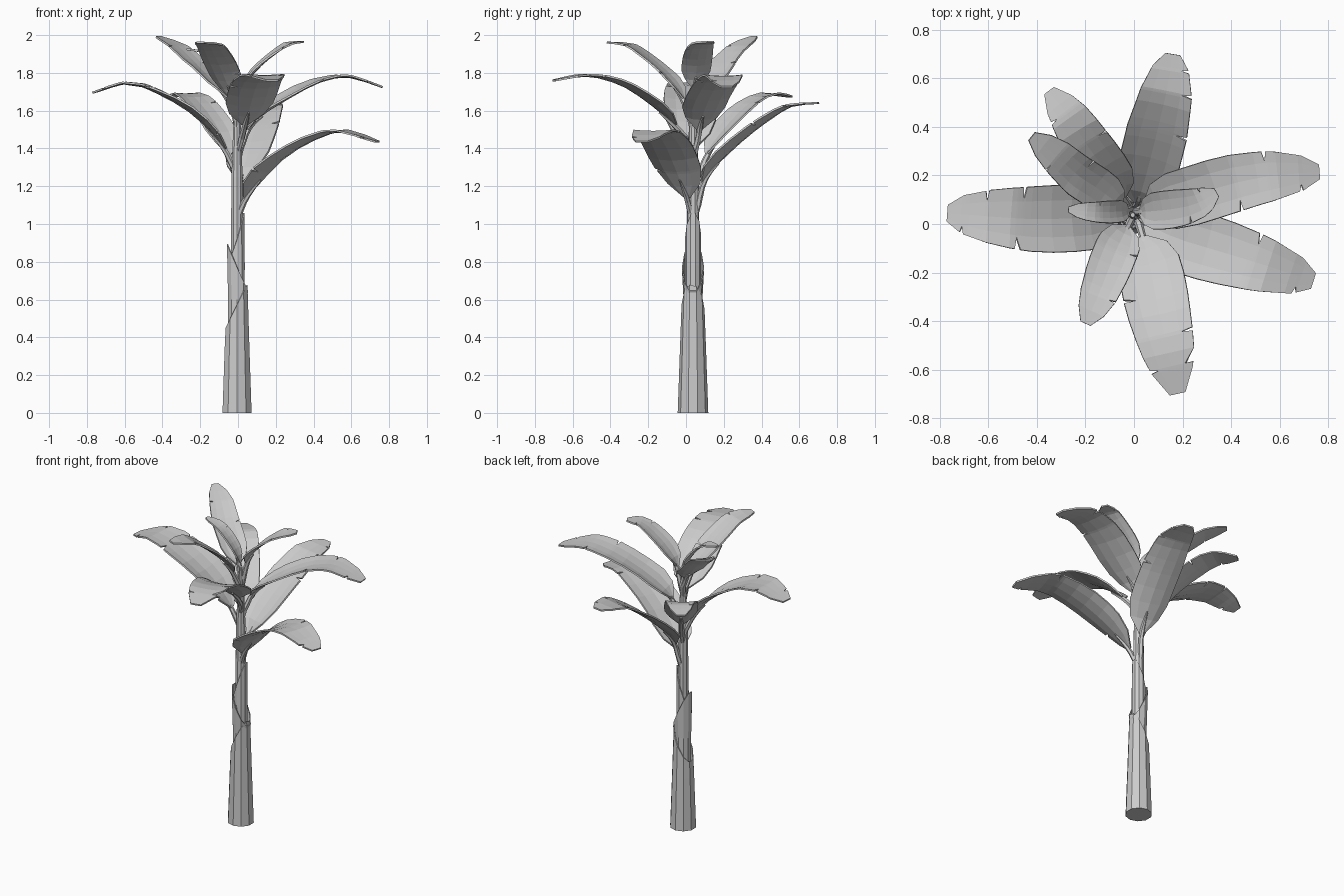
import bpy, bmesh, math
from mathutils import Vector

cube = bpy.data.objects.get("Cube")
if cube:
    bpy.data.objects.remove(cube, do_unlink=True)

plant_grey = bpy.data.materials.new("plant_grey")
plant_grey.use_nodes = True
colour = (0.6, 0.6, 0.6, 1)
plant_grey.diffuse_color = colour
plant_grey.node_tree.nodes["Principled BSDF"].inputs["Base Color"].default_value = colour
UP = Vector((0, 0, 1))


def finish(name, bm, thickness=0):
    bmesh.ops.recalc_face_normals(bm, faces=bm.faces)
    mesh = bpy.data.meshes.new(name)
    bm.to_mesh(mesh)
    bm.free()
    mesh.materials.append(plant_grey)
    obj = bpy.data.objects.new(name, mesh)
    bpy.context.collection.objects.link(obj)
    if thickness:
        shell = obj.modifiers.new("thickness", "SOLIDIFY")
        shell.thickness = thickness
        shell.offset = -1


def loft(bm, rings, closed=True):
    """Skin rows of points with quads."""
    rows = [[bm.verts.new(p) for p in ring] for ring in rings]
    n = len(rows[0])
    for a, b in zip(rows, rows[1:]):
        for i in range(n if closed else n - 1):
            j = (i + 1) % n
            bm.faces.new((a[i], a[j], b[j], b[i]))
    return rows


def spline(points, t):
    """Point on a smooth curve through the given points."""
    last = len(points) - 1
    x = min(max(t, 0), 1) * last
    i = min(int(x), last - 1)
    f = x - i
    b, c = points[i], points[i + 1]
    a = points[i - 1] if i else b * 2 - c
    d = points[i + 2] if i + 2 <= last else c * 2 - b
    return 0.5 * (b * 2 + (c - a) * f + (a * 2 - b * 5 + c * 4 - d) * f ** 2
                  + (b * 3 - a - c * 3 + d) * f ** 3)


def frame(points, t):
    tangent = (spline(points, t + 0.01) - spline(points, t - 0.01)).normalized()
    side = tangent.cross(UP).normalized()
    return spline(points, t), side, side.cross(tangent)


def ramp(table, t):
    for (t0, v0), (t1, v1) in zip(table, table[1:]):
        if t <= t1:
            return v0 + (v1 - v0) * (t - t0) / (t1 - t0)
    return table[-1][1]


# Trunk core, and the wrapped sheaths with slanted open tops
def ring(radius, z, slant=0, facing=0, sides=10):
    pts = []
    for i in range(sides):
        a = math.tau * (i + 0.5) / sides
        drop = slant * (0.5 - 0.5 * math.cos(a - facing))
        r = radius + drop * 0.025
        pts.append((CENTRE[0] + r * math.cos(a), CENTRE[1] + r * math.sin(a), z - drop))
    return pts


CENTRE = (-0.005, 0.037)
bm = bmesh.new()
core = [(0.06, 0), (0.036, 0.6), (0.033, 1.0), (0.031, 1.25), (0.022, 1.5), (0.01, 1.68)]
rows = loft(bm, [ring(r, z) for r, z in core])
bm.faces.new(rows[0])
bm.faces.new(rows[-1])
finish("trunk_core", bm)

# name, bottom radius and height, middle radius, top radius and height, slant, facing
sheaths = [
    ("lower_sheath", 0.081, 0, 0.069, 0.058, 0.68, 0.24, -0.1),
    ("middle_sheath", 0.048, 0.3, 0.05, 0.056, 0.9, 0.26, math.pi),
    ("upper_sheath", 0.041, 0.5, 0.043, 0.04, 1.06, 0.26, 0.1),
]
for name, r0, z0, r_mid, r1, z1, slant, facing in sheaths:
    bm = bmesh.new()
    rows = loft(bm, [ring(r0, z0), ring(r_mid, z0 + (z1 - z0) * 0.5),
                     ring(r1, z1, slant, facing)])
    if z0 == 0:
        bm.faces.new(rows[0])
    finish(name, bm, 0.006)

# Leaves: a stalk tube running into a shallow, torn blade
WIDTH = [(0, 0.12), (0.08, 0.62), (0.24, 0.99), (0.5, 1), (0.75, 0.85), (0.92, 0.58), (1, 0.25)]
STALK = [(0, 0.017), (0.2, 0.014), (0.3, 0.005)]


def make_leaf(name, width, tears, coords):
    points = [Vector(c) for c in coords]
    start = 0.16
    # blade rows, with three close rows at every tear
    stops = [(k / 9, 0) for k in range(10)]
    for t, sign in tears:
        stops = [s for s in stops if s[1] or abs(s[0] - t) > 0.03]
        stops += [(t - 0.01, 0), (t, sign), (t + 0.01, 0)]
    rows = []
    for t, sign in sorted(stops):
        p, side, normal = frame(points, start + t * (1 - start))
        half = width * 0.5 * ramp(WIDTH, t)
        trough = 0.26 * (1 - t)
        row = []
        for u in (-1, -0.55, 0, 0.55, 1):
            if u == sign:
                u *= 0.62
            row.append(p + side * half * u + normal * half * trough * (u * u - 0.2))
        rows.append(row)
    bm = bmesh.new()
    loft(bm, rows, closed=False)
    finish(name + "_leaf_blade", bm, 0.01)

    bm = bmesh.new()
    rings = []
    for k in range(6):
        t = 0.3 * k / 5
        r = ramp(STALK, t)
        p, side, normal = frame(points, t)
        p = p - normal * (0.004 + 0.05 * t)
        rings.append([p + (side * math.cos(a) + normal * math.sin(a)) * r
                      for a in (math.tau * i / 6 for i in range(6))])
    foot = Vector((CENTRE[0], CENTRE[1], points[0].z - 0.1))
    rings.insert(0, [foot + (q - points[0]) * 0.6 for q in rings[0]])
    rows = loft(bm, rings)
    bm.faces.new(rows[0])
    bm.faces.new(rows[-1])
    finish(name + "_leaf_stalk", bm)


make_leaf("upper_left", 0.24, [(0.55, 1), (0.72, -1), (0.9, 1)],
          [(0.01, .05, 1.4), (.06, .075, 1.53), (.2, .105, 1.64), (.4, .165, 1.75), (.58, .2, 1.785), (.765, .215, 1.73)])
make_leaf("lower_left", 0.27, [(0.22, 1), (0.7, -1), (0.93, 1)],
          [(0, .03, 1.05), (.05, 0, 1.17), (.18, -.06, 1.32), (.36, -.115, 1.44), (.54, -.17, 1.495), (.74, -.235, 1.44)])
make_leaf("front", 0.265, [(0.45, 1), (0.68, -1), (0.85, -1), (0.86, 1)],
          [(.02, 0, 1.46), (.04, -.07, 1.55), (.07, -.2, 1.66), (.1, -.35, 1.75), (.14, -.52, 1.79), (.18, -.7, 1.765)])
make_leaf("front_right", 0.18, [(0.3, -1), (0.75, -1)],
          [(-.01, .02, 1.58), (-.03, -.02, 1.69), (-.07, -.1, 1.79), (-.11, -.2, 1.88), (-.15, -.3, 1.95), (-.2, -.41, 1.965)])
make_leaf("right", 0.275, [(0.12, -1), (0.63, -1), (0.6, 1), (0.8, 1), (0.92, -1)],
          [(-.02, .04, 1.3), (-.08, .03, 1.43), (-.22, .025, 1.58), (-.4, .02, 1.69), (-.58, .03, 1.75), (-.77, .045, 1.7)])
make_leaf("back_right", 0.2, [(0.55, 1), (0.82, -1)],
          [(-.02, .07, 1.28), (-.05, .12, 1.4), (-.11, .21, 1.52), (-.19, .32, 1.63), (-.26, .43, 1.69), (-.35, .55, 1.68)])
make_leaf("upper_back_right", 0.17, [(0.5, 1), (0.75, -1)],
          [(-.02, .06, 1.6), (-.06, .08, 1.69), (-.14, .14, 1.77), (-.23, .2, 1.86), (-.32, .28, 1.945), (-.42, .36, 1.995)])
make_leaf("small_right", 0.09, [(0.6, 1)],
          [(-.01, .06, 1.6), (-.03, .055, 1.74), (-.09, .05, 1.84), (-.17, .05, 1.91), (-.27, .06, 1.93)])
make_leaf("small_left", 0.155, [(0.65, 1), (0.85, -1)],
          [(0, .05, 1.6), (.03, .05, 1.74), (.1, .055, 1.83), (.18, .065, 1.9), (.26, .085, 1.955), (.34, .13, 1.97)])
make_leaf("back", 0.25, [(0.5, 1), (0.75, 1), (0.9, 1)],
          [(0, .06, 1.1), (.02, .1, 1.26), (.06, .24, 1.41), (.1, .4, 1.54), (.135, .55, 1.63), (.16, .7, 1.645)])
